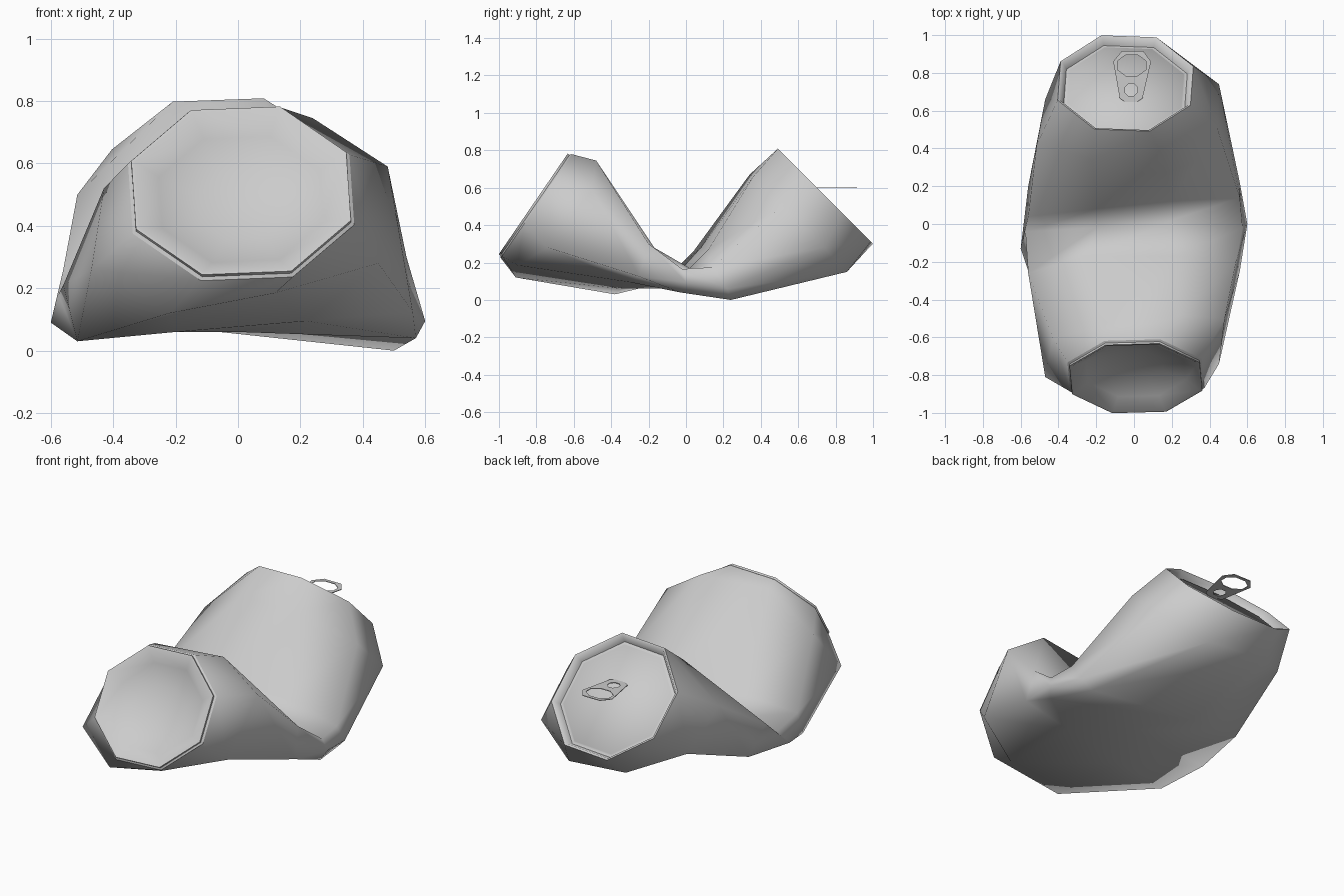
import bpy, bmesh, math
from mathutils import Vector

if "Cube" in bpy.data.objects:
    bpy.data.objects.remove(bpy.data.objects["Cube"])

X = Vector((1, 0, 0))


def octagon(end, scale=1.0, depth=0.0):
    """Eight points clockwise from top right, on a can end's tilted plane."""
    c, u, n, hw, hu = end
    k = scale / math.cos(math.pi / 8)
    pts = []
    for i in range(8):
        a = math.radians(67.5 + 3 - 45 * i)
        pts.append(c + X * (hw * k * math.cos(a)) + u * (hu * k * math.sin(a)) + n * depth)
    return pts


def loft(name, rings, angle, cap=None):
    """Skin a list of eight-point rings; cap closes the last one."""
    bm = bmesh.new()
    vr = [[bm.verts.new(p) for p in r] for r in rings]
    for a, b in zip(vr, vr[1:]):
        for i in range(8):
            j = (i + 1) % 8
            bm.faces.new((a[i], a[j], b[j], b[i]))
    if cap == "flat":
        bm.faces.new(vr[-1])
    elif cap == "dome":
        bmesh.ops.pointmerge(bm, verts=vr[-1], merge_co=sum((v.co for v in vr[-1]), Vector()) / 8)
    bmesh.ops.recalc_face_normals(bm, faces=bm.faces)
    me = bpy.data.meshes.new(name)
    bm.to_mesh(me)
    bm.free()
    ob = bpy.data.objects.new(name, me)
    bpy.context.collection.objects.link(ob)
    bpy.ops.object.select_all(action="DESELECT")
    ob.select_set(True)
    bpy.context.view_layer.objects.active = ob
    bpy.ops.object.shade_smooth_by_angle(angle=math.radians(angle))
    return ob


# Can ends: centre, in-plane up, outward normal, half width, half height
base = (Vector((.01, -.817, .513)), Vector((0, .565, .825)), Vector((0, -.825, .565)), .345, .32)
top = (Vector((-.045, .745, .555)), Vector((0, -.707, .707)), Vector((0, .707, .707)), .352, .352)

# Crushed wall: cross-sections from base shoulder, through the fold, to top shoulder
wall = [
    [(.24, -.48, .745), (.48, -.5, .59), (.45, -.74, .28), (.12, -.9, .185),
     (-.22, -.91, .12), (-.47, -.81, .26), (-.43, -.6, .52), (-.17, -.55, .745)],
    [(.22, -.17, .28), (.54, -.2, .3), (.56, -.25, .125), (.22, -.3, .095),
     (-.2, -.35, .06), (-.515, -.38, .03), (-.56, -.26, .21), (-.25, -.17, .28)],
    [(.2, .02, .17), (.575, -.02, .165), (.6, 0, .095), (.57, -.03, .04),
     (0, -.03, .06), (-.6, -.13, .09), (-.575, -.04, .18), (-.2, -.02, .17)],
    [(.2, .12, .27), (.56, .14, .175), (.56, .22, .06), (.5, .24, 0),
     (-.2, .24, .075), (-.56, .2, .12), (-.56, .04, .26), (-.2, .08, .28)],
    [(.15, .36, .66), (.44, .51, .5), (.45, .74, .28), (.18, .86, .15),
     (-.2, .86, .18), (-.47, .66, .29), (-.515, .42, .5), (-.22, .34, .67)],
]
wall = [[Vector(p) for p in ring] for ring in wall]
loft("can_body", [octagon(base, 1.03, -.02)] + wall + [octagon(top, 1.0, 0)], 100)

# Base rim with inward dome
loft("can_base", [octagon(base, s, d) for s, d in
                  ((1.03, -.02), (1, -.012), (1, 0), (.97, 0),
                   (.75, -.05), (.4, -.088), (.01, -.1))], 50, "dome")

# Lid with raised rim and sunken panel
loft("can_lid", [octagon(top, s, d) for s, d in
                 ((1, 0), (.965, -.004), (.91, -.045), (.87, -.045), (.86, -.04))], 60, "flat")

# Pull tab: flat plate with two holes, lifted level
cu = bpy.data.curves.new("pull_tab", "CURVE")
cu.dimensions = "2D"
cu.fill_mode = "BOTH"
cu.extrude = .002


def outline(pts):
    s = cu.splines.new("POLY")
    s.points.add(len(pts) - 1)
    for p, (x, y) in zip(s.points, pts):
        p.co = (x, y, 0, 1)
    s.use_cyclic_u = True


def hole(cx, cy, rx, ry):
    outline([(cx + rx * math.cos(math.pi * (i + .5) / 4), cy + ry * math.sin(math.pi * (i + .5) / 4))
             for i in range(8)])


outline([(-.11, .86), (-.065, .915), (.05, .915), (.09, .86),
         (.045, .665), (.015, .645), (-.045, .645), (-.075, .665)])
hole(-.012, .84, .082, .06)
hole(-.015, .71, .036, .036)
tab = bpy.data.objects.new("pull_tab", cu)
tab.location.z = .6
bpy.context.collection.objects.link(tab)
bpy.ops.object.select_all(action="DESELECT")
tab.select_set(True)
bpy.context.view_layer.objects.active = tab
bpy.ops.object.convert(target="MESH")
